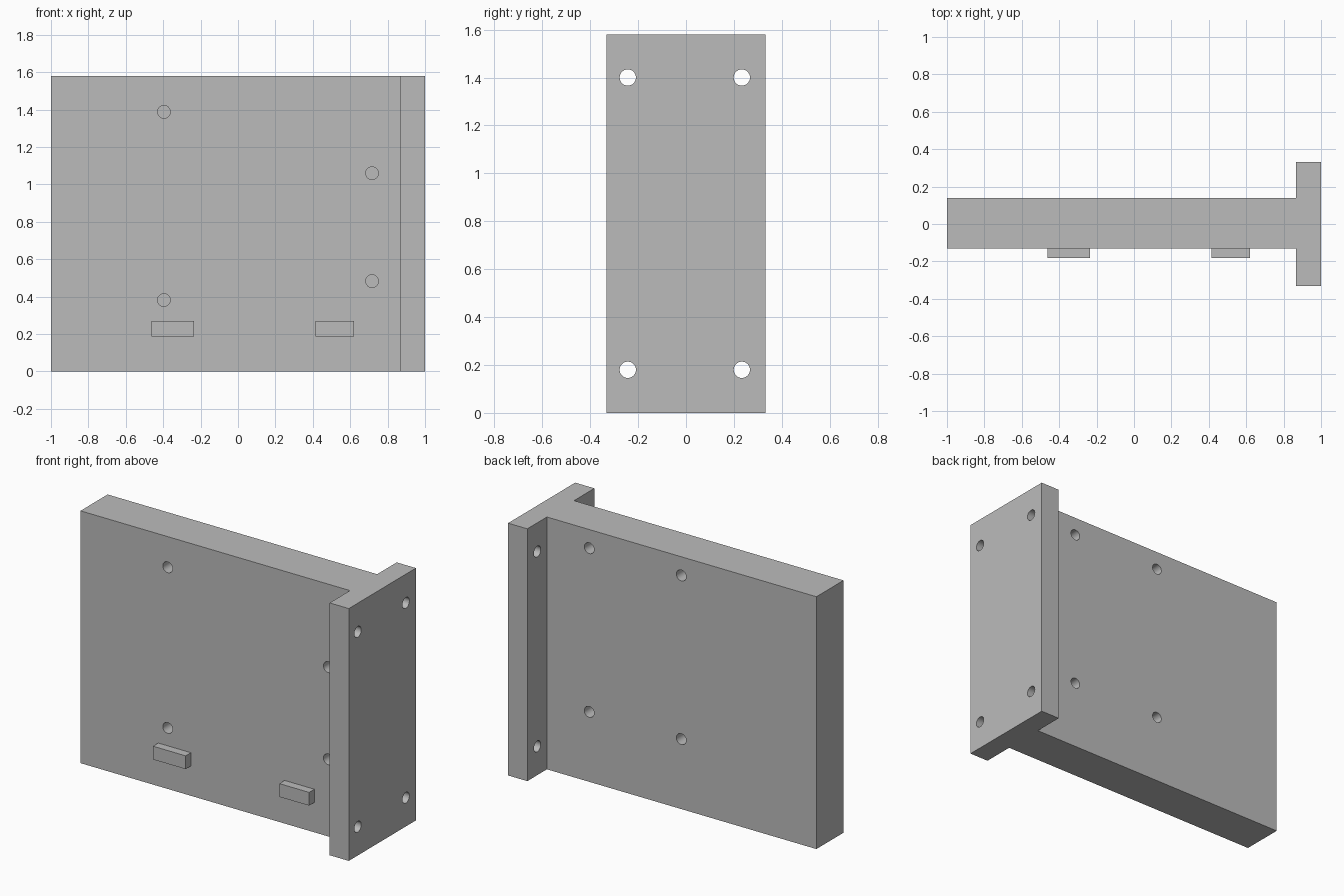
import bpy
import bmesh
import math
from mathutils import Matrix, Vector

cube = bpy.data.objects.get("Cube")
if cube:
    bpy.data.objects.remove(cube, do_unlink=True)

HEIGHT = 1.58
FRONT, BACK = -0.13, 0.138      # plate faces
INNER, OUTER = 0.867, 1.0       # flange faces
HALF = 0.332                    # flange half width
RADIUS = 0.034
DEPTH = 0.13                    # blind hole depth

grey = bpy.data.materials.new("plain grey")
grey.use_nodes = True
colour = (0.5, 0.5, 0.5, 1)
grey.diffuse_color = colour
grey.node_tree.nodes["Principled BSDF"].inputs["Base Color"].default_value = colour


def to_object(name, bm):
    bmesh.ops.recalc_face_normals(bm, faces=bm.faces)
    mesh = bpy.data.meshes.new(name)
    bm.to_mesh(mesh)
    bm.free()
    mesh.materials.append(grey)
    obj = bpy.data.objects.new(name, mesh)
    bpy.context.collection.objects.link(obj)
    return obj


def extrude_up(name, outline, bottom, top):
    bm = bmesh.new()
    face = bm.faces.new([bm.verts.new((x, y, bottom)) for x, y in outline])
    new = bmesh.ops.extrude_face_region(bm, geom=[face])["geom"]
    verts = [v for v in new if isinstance(v, bmesh.types.BMVert)]
    bmesh.ops.translate(bm, verts=verts, vec=(0, 0, top - bottom))
    return to_object(name, bm)


def add_drill(bm, centre, axis, length):
    turn = Matrix.Rotation(math.pi / 2, 4, axis)
    bmesh.ops.create_cone(bm, cap_ends=True, segments=32, radius1=RADIUS,
                          radius2=RADIUS, depth=length,
                          matrix=Matrix.Translation(Vector(centre)) @ turn)


# Plate and mounting flange in one T-shaped extrusion
body = extrude_up("plate_with_flange", [
    (-1, FRONT), (INNER, FRONT), (INNER, -HALF), (OUTER, -HALF),
    (OUTER, HALF), (INNER, HALF), (INNER, BACK), (-1, BACK)], 0, HEIGHT)

# Drills for all the holes
bm = bmesh.new()
for y in (-0.243, 0.233):
    for z in (0.18, 1.4):
        add_drill(bm, ((INNER + OUTER) / 2, y, z), 'Y', 0.3)
for x, z in ((-0.396, 1.388), (-0.396, 0.382), (0.717, 1.06), (0.717, 0.483)):
    add_drill(bm, (x, FRONT, z), 'X', 2 * DEPTH)
for x in (-0.064, 0.574):
    for z in (0.438, 1.463):
        add_drill(bm, (x, BACK, z), 'X', 2 * DEPTH)
drills = to_object("hole_drills", bm)
drills.hide_render = True

cut = body.modifiers.new("holes", 'BOOLEAN')
cut.operation = 'DIFFERENCE'
cut.solver = 'EXACT'
cut.object = drills
bpy.context.view_layer.objects.active = body
body.select_set(True)
bpy.ops.object.modifier_apply(modifier=cut.name)
bpy.data.objects.remove(drills, do_unlink=True)
bpy.ops.object.shade_smooth_by_angle(angle=math.radians(30))

# Support ledges on the front
for name, x0, x1 in (("right_ledge", -0.462, -0.235), ("left_ledge", 0.414, 0.62)):
    extrude_up(name, [(x0, -0.182), (x1, -0.182), (x1, FRONT), (x0, FRONT)],
               0.187, 0.27)
